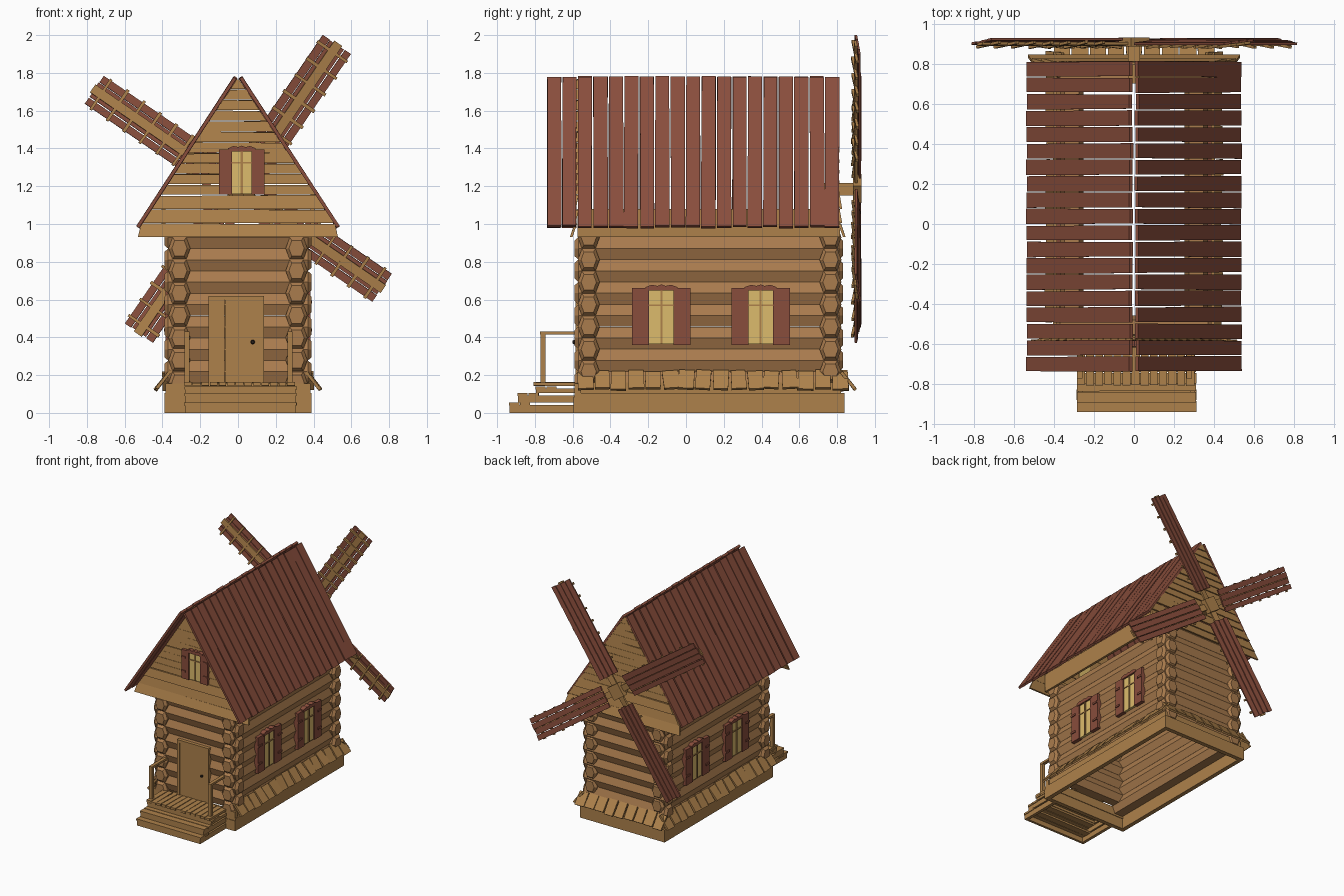
import bpy, bmesh, math, random
from mathutils import Vector as V, Matrix

if "Cube" in bpy.data.objects:
    bpy.data.objects.remove(bpy.data.objects["Cube"])

random.seed(4)


def material(name, r, g, b):
    m = bpy.data.materials.new(name)
    m.diffuse_color = (r, g, b, 1)
    m.use_nodes = True
    m.node_tree.nodes["Principled BSDF"].inputs["Base Color"].default_value = m.diffuse_color
    return m


WOOD = material("wood", 0.42, 0.22, 0.07)
LOG = material("log_wood", 0.40, 0.20, 0.075)
RED = material("red_brown_wood", 0.25, 0.075, 0.045)
GLASS = material("warm_glass", 0.72, 0.5, 0.15)
IRON = material("dark_iron", 0.03, 0.02, 0.015)


class Part:
    """Collects simple solids into one flat-shaded object."""

    def __init__(self, name, mat):
        self.name, self.mat, self.bm = name, mat, bmesh.new()

    def loft(self, *rings):
        rings = [[self.bm.verts.new(p) for p in ring] for ring in rings]
        n = len(rings[0])
        for a, b in zip(rings, rings[1:]):
            for i in range(n):
                j = (i + 1) % n
                self.bm.faces.new((a[i], a[j], b[j], b[i]))
        self.bm.faces.new(rings[0][::-1])
        self.bm.faces.new(rings[-1])

    def plank(self, a, b, w, t, normal, jit=0.0):
        a, b, n = V(a), V(b), V(normal).normalized()
        d = (b - a).normalized()
        s = d.cross(n).normalized()
        rings = []
        for p in (a, b):
            q = p + d * random.uniform(-jit, jit) + n * random.uniform(-jit, jit) * 0.6
            k = w * 0.5 - random.uniform(0, jit)
            rings.append([q + s * k - n * t / 2, q + s * k + n * t / 2,
                          q - s * k + n * t / 2, q - s * k - n * t / 2])
        self.loft(*rings)

    def box(self, x0, x1, y0, y1, z0, z1, m=Matrix()):
        self.loft(*[[m @ V(p) for p in ((x0, y0, z), (x1, y0, z), (x1, y1, z), (x0, y1, z))]
                    for z in (z0, z1)])

    def log(self, a, b):
        # six-sided log with flat top and bottom and chamfered ends
        a, b, up = V(a), V(b), V((0, 0, 1))
        d = (b - a).normalized()
        s = d.cross(up)
        rings = []
        for p, k in ((a, 0.7), (a + d * 0.02, 1), (b - d * 0.02, 1), (b, 0.7)):
            rings.append([p + (s * x + up * z) * k for x, z in
                          ((0.058, 0), (0.036, 0.059), (-0.036, 0.059),
                           (-0.058, 0), (-0.036, -0.059), (0.036, -0.059))])
        self.loft(*rings)

    def done(self):
        bmesh.ops.recalc_face_normals(self.bm, faces=self.bm.faces)
        me = bpy.data.meshes.new(self.name)
        self.bm.to_mesh(me)
        self.bm.free()
        me.materials.append(self.mat)
        bpy.context.collection.objects.link(bpy.data.objects.new(self.name, me))


# Plinth frame, open underneath
p = Part("plinth", WOOD)
for s in (-1, 1):
    p.box(s * 0.355, s * 0.39, -0.59, 0.84, 0, 0.105)
    p.box(s * 0.33, s * 0.375, -0.57, 0.82, 0.105, 0.16)
p.box(-0.39, 0.39, -0.595, -0.56, 0, 0.085)
p.box(-0.385, 0.385, -0.59, -0.555, 0.085, 0.155)
p.box(-0.39, 0.39, 0.805, 0.84, 0, 0.105)
p.box(-0.375, 0.375, 0.775, 0.82, 0.105, 0.16)
p.done()

# Log walls, crossing at the corners
p = Part("log_walls", LOG)
for k in range(7):
    z = 0.16 + 0.1185 * k
    for x in (-0.31, 0.31):
        p.log((x, -0.59, z), (x, 0.83, z))
    for y in (-0.515, 0.765):
        p.log((-0.39, y, z + 0.058), (0.39, y, z + 0.058))
p.done()

# Sloping skirt boards on both sides and the back
p = Part("skirt_boards", WOOD)
for i in range(16):
    y = -0.535 + i * 0.09
    for s in (-1, 1):
        p.plank((s * 0.36, y, 0.22), (s * 0.435, y + random.uniform(-.01, .01), 0.125),
                0.087, 0.016, (s * 0.8, 0, 0.6), 0.006)
for i in range(9):
    x = -0.36 + i * 0.09
    p.plank((x, 0.82, 0.22), (x, 0.895, 0.125), 0.087, 0.016, (0, 0.8, 0.6), 0.006)
p.done()

# Porch steps, deck and railings
p = Part("porch_steps", WOOD)
for y0, z0, z1 in ((-0.94, 0, 0.055), (-0.895, 0.055, 0.105), (-0.80, 0.105, 0.14)):
    for x in (-0.28, 0.28):
        p.box(x, x + 0.025, y0 + 0.01, -0.59, z0, z1 - 0.012)
    p.box(-0.28, 0.305, y0 + 0.005, y0 + 0.025, z0, z1 - 0.012)
    for j in range(2):
        p.plank((-0.285, y0 + 0.03 + j * 0.058, z1 - 0.008),
                (0.31, y0 + 0.03 + j * 0.058, z1 - 0.008), 0.056, 0.016, (0, 0, 1), 0.002)
p.done()
p = Part("porch_deck", WOOD)
for i in range(13):
    x = -0.265 + i * 0.0455
    p.plank((x, -0.805, 0.152), (x, -0.575, 0.152), 0.043, 0.018, (0, 0, 1), 0.003)
p.done()
p = Part("porch_railings", WOOD)
for x in (-0.27, 0.275):
    p.box(x - 0.013, x + 0.013, -0.77, -0.744, 0.155, 0.42)
    p.box(x - 0.014, x + 0.014, -0.772, -0.56, 0.415, 0.432)
p.done()

# Plank door with iron knob
p = Part("door", WOOD)
for i in range(4):
    p.box(-0.132 + i * 0.062, -0.0705 + i * 0.062, -0.58, -0.55, 0.16, 0.6)
p.box(-0.155, -0.132, -0.585, -0.54, 0.155, 0.6)
p.box(0.115, 0.138, -0.585, -0.54, 0.155, 0.6)
p.box(-0.155, 0.138, -0.585, -0.54, 0.597, 0.618)
p.done()
p = Part("door_knob", IRON)
p.loft(*[[(0.078 + r * math.cos(t), y, 0.375 + r * math.sin(t)) for t in
          [i * math.pi / 4 for i in range(8)]]
         for r, y in ((0.005, -0.575), (0.012, -0.592), (0.007, -0.602))])
p.done()


# Shuttered windows: local x across, y up, z out of the wall
def window(name, origin, across, w, h, pane):
    u, up = V(across), V((0, 0, 1))
    n = u.cross(up)
    m = Matrix.Translation(origin) @ Matrix((u, up, n)).transposed().to_4x4()
    g = Part(name + "_glass", GLASS)
    g.box(-pane / 2, pane / 2, 0, h, -0.03, 0.006, m)
    g.done()
    f = Part(name + "_frame", WOOD)
    f.box(-0.006, 0.006, 0, h, 0, 0.013, m)
    f.box(-pane / 2, pane / 2, h * 0.68, h * 0.68 + 0.009, 0, 0.012, m)
    f.done()
    r = Part(name + "_shutters", RED)
    for s in (-1, 1):
        r.box(s * pane / 2, s * w / 2, -0.005, h, -0.02, 0.015, m)
        for v in (0.25, 0.75):
            r.box(s * w * 0.34, s * w / 2, h * v - 0.008, h * v + 0.008, 0, 0.022, m)
    k = pane / 2 + 0.02
    prof = [(-k, h - 0.012), (k, h - 0.012), (k, h + 0.006), (k * 0.6, h + 0.018), (k * 0.25, h + 0.012),
            (0, h + 0.02), (-k * 0.25, h + 0.012), (-k * 0.6, h + 0.018), (-k, h + 0.006)]
    r.loft(*[[m @ V((a, b, z)) for a, b in prof] for z in (-0.02, 0.02)])
    r.done()


for s, side in ((-1, "left"), (1, "right")):
    for y, where in ((-0.13, "front"), (0.395, "rear")):
        window(f"{side}_{where}_window", (s * 0.37, y, 0.365), (0, s, 0), 0.31, 0.295, 0.13)
window("gable_window", (0.02, -0.59, 1.16), (1, 0, 0), 0.24, 0.235, 0.105)

# Horizontal gable boards, the lowest ones flaring outwards
half = lambda z: min(0.53, 0.53 * (1.775 - z) / 0.80)
for s, y, name in ((-1, -0.575, "front_gable"), (1, 0.805, "back_gable")):
    p = Part(name, WOOD)
    z = 0.93
    while z < 1.74:
        h = 0.075 if z < 1.1 else 0.056
        top = min(z + h - 0.004, 1.765)
        flare = 0.04 if z < 0.95 else 0.022 if z < 1.1 else 0.008
        j = random.uniform(-0.005, 0.003)
        rings = []
        for zz, f in ((z, flare), (top, flare * 0.4)):
            x, e = half(zz), j if zz == top else 0
            rings.append([(-x, y + s * f, zz + e), (x, y + s * f, zz - e),
                          (x, y + s * (f - 0.014), zz - e), (-x, y + s * (f - 0.014), zz + e)])
        p.loft(*rings)
        z += h
    p.done()

# Wall plates closing the gap between wall and roof
p = Part("wall_plates", WOOD)
for s in (-1, 1):
    p.box(s * 0.385, s * 0.405, -0.575, 0.815, 0.93, 1.08)
p.done()

# Roof planks running from ridge to eave
p = Part("roof_planks", RED)
for i in range(19):
    y = -0.698 + i * 0.0818
    for s in (-1, 1):
        p.plank((s * 0.014, y, 1.775), (s * 0.528, y + random.uniform(-.003, .003), 0.985),
                0.078, 0.018, (s * 0.84, 0, 0.55), 0.004)
p.done()

# Sail axle and hub
C = V((0, 0.91, 1.187))
p = Part("sail_axle", WOOD)
p.box(-0.03, 0.03, 0.70, 0.90, C.z - 0.035, C.z + 0.03)
hub = Matrix.Translation(C) @ Matrix.Rotation(-math.radians(55.5), 4, 'Y')
p.box(-0.055, 0.055, -0.025, 0.02, -0.055, 0.055, hub)
p.done()

# Four slatted sails, slightly pitched
red, wood = Part("sail_slats", RED), Part("sail_spars", WOOD)
for i in range(4):
    a = math.radians(55.5 + 90 * i)
    r = V((math.cos(a), 0, math.sin(a)))
    q = Matrix.Rotation(math.radians(7), 3, r)
    s, n = q @ V((-math.sin(a), 0, math.cos(a))), q @ V((0, 1, 0))
    for k in (-0.07, -0.0235, 0.0235, 0.07):
        c = C + s * k
        red.plank(c + r * 0.13, c + r * 0.925, 0.045, 0.012, n, 0.004)
    c = C - n * 0.012
    wood.plank(c + r * 0.03, c + r * 0.935, 0.05, 0.014, n)
    for j in range(7):
        b = C - n * 0.016 + r * (0.25 + j * 0.105)
        wood.plank(b - s * 0.098, b + s * 0.098, 0.02, 0.014, n, 0.003)
red.done()
wood.done()
